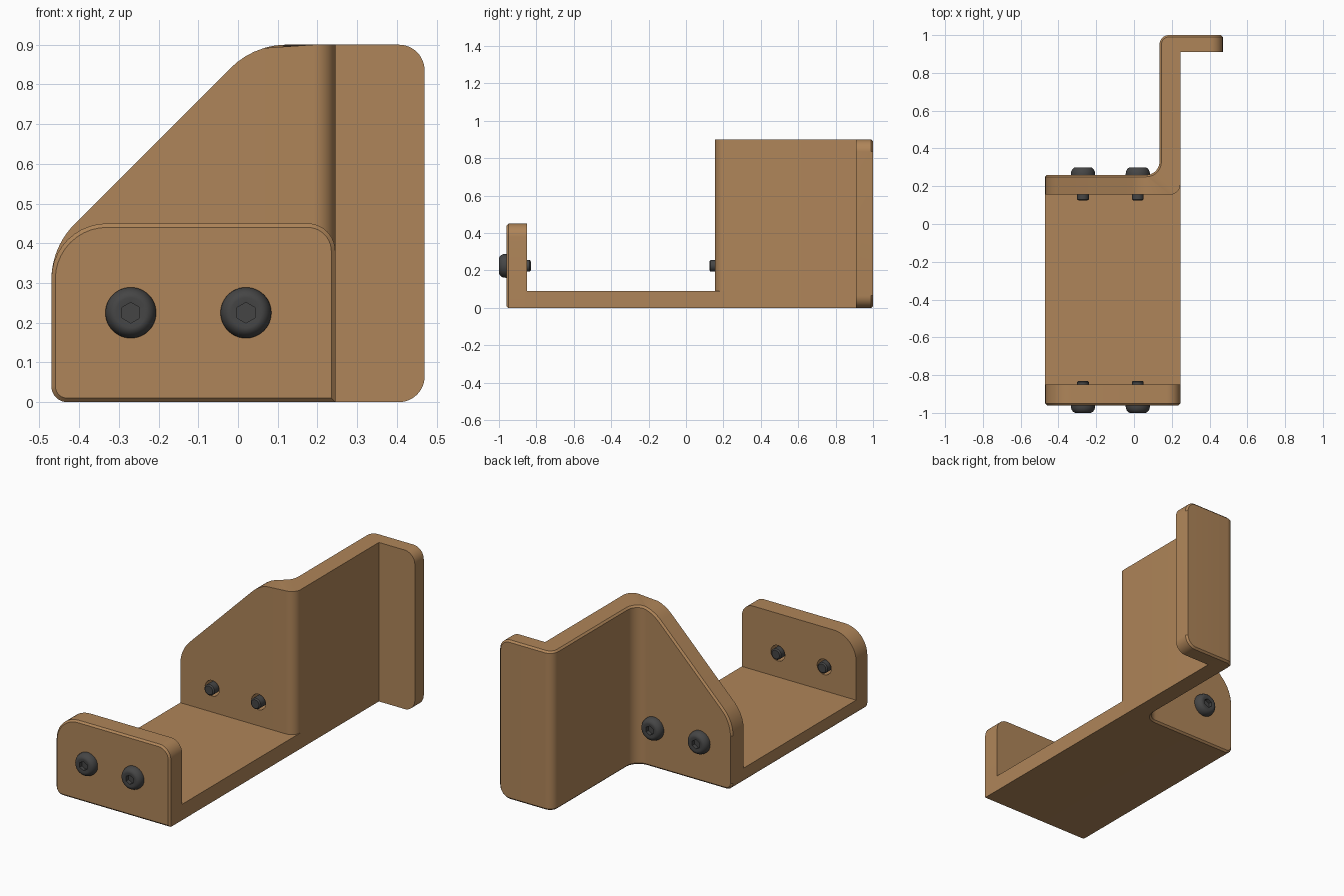
import bpy, bmesh
from math import sin, cos, pi, sqrt, radians

if "Cube" in bpy.data.objects:
    bpy.data.objects.remove(bpy.data.objects["Cube"])

def material(name, rgb):
    m = bpy.data.materials.new(name)
    m.diffuse_color = (*rgb, 1)
    m.use_nodes = True
    m.node_tree.nodes["Principled BSDF"].inputs["Base Color"].default_value = m.diffuse_color
    return m

TAN = material("tan_plastic", (0.43, 0.235, 0.10))
DARK = material("dark_steel", (0.06, 0.06, 0.06))
D = 0.01                      # chamfer on outer edges
BOLT_X, BOLT_Z = (-0.27, 0.02), 0.225

def loft(name, rings, mat):
    """Closed solid through a list of equal-length point rings."""
    bm = bmesh.new()
    vs = [[bm.verts.new(p) for p in r] for r in rings]
    n = len(rings[0])
    for a, b in zip(vs, vs[1:]):
        for i in range(n):
            j = (i + 1) % n
            bm.faces.new((a[i], a[j], b[j], b[i]))
    bm.faces.new(vs[0])
    bm.faces.new(vs[-1])
    bmesh.ops.remove_doubles(bm, verts=bm.verts, dist=1e-5)
    bmesh.ops.recalc_face_normals(bm, faces=bm.faces)
    me = bpy.data.meshes.new(name)
    bm.to_mesh(me)
    bm.free()
    me.materials.append(mat)
    ob = bpy.data.objects.new(name, me)
    bpy.context.collection.objects.link(ob)
    return ob

def select(ob):
    bpy.ops.object.select_all(action='DESELECT')
    ob.select_set(True)
    bpy.context.view_layer.objects.active = ob

def smooth(ob):
    select(ob)
    bpy.ops.object.shade_smooth_by_angle(angle=radians(30))

def disc(x, y, r, n=48):
    return [(x + r * cos(2 * pi * i / n), y, BOLT_Z + r * sin(2 * pi * i / n)) for i in range(n)]

def drill(ob, y0, y1):
    """Cut the two clearance holes through a wall."""
    for x in BOLT_X:
        cutter = loft("hole_cutter", [disc(x, y0, 0.044), disc(x, y1, 0.044)], TAN)
        cutter.hide_render = True
        mod = ob.modifiers.new("hole", 'BOOLEAN')
        mod.operation, mod.solver, mod.object = 'DIFFERENCE', 'EXACT', cutter
        select(ob)
        bpy.ops.object.modifier_apply(modifier=mod.name)
        bpy.data.objects.remove(cutter)

def rounded(y, x0, x1, z0, z1, radii, n=10):
    """Rectangle in xz with radii for bottom-left, bottom-right, top-right, top-left."""
    pts = []
    for k, r in enumerate(radii):
        cx = x0 + r if k in (0, 3) else x1 - r
        cz = z0 + r if k < 2 else z1 - r
        for i in range(n + 1):
            a = pi + k * pi / 2 + i / n * pi / 2
            pts.append((cx + r * cos(a), y, cz + r * sin(a)))
    return pts

# Base plate with one rounded lower edge
base = loft("base_plate", [rounded(y, -0.47, 0.245, 0, 0.09, (0.04, 0, 0, 0))
                           for y in (-0.86, 0.21)], TAN)
smooth(base)

# Front wall, chamfered on its outer face
full, inset = (0.04, 0, 0.07, 0.14), (0.03, 0, 0.06, 0.13)
front = loft("front_wall", [
    rounded(-0.85, -0.47, 0.245, 0, 0.45, full),
    rounded(-0.96 + D, -0.47, 0.245, 0, 0.45, full),
    rounded(-0.96, -0.47 + D, 0.245 - D, D, 0.45 - D, inset)], TAN)
drill(front, -1.1, -0.7)
smooth(front)

# Rear bracket outline: upper and lower edge height at x, inset by d
def rise(r, dx):
    return sqrt(max(0, r * r - dx * dx))

def top(x, d):
    r, c = 0.2 - d, 0.065
    if x < -0.27 - r * 0.7071:
        return 0.307 + rise(r, x + 0.27)
    if x < 0.123 - r * 0.7071:
        return x + 0.86 - d * 1.414
    if x < 0.123:
        return 0.7 + rise(r, x - 0.123)
    if x < 0.47 - c:
        return 0.9 - d
    return 0.9 - c + rise(c - d, x - 0.47 + c)

def low(x, d):
    c = 0.065
    if x < -0.43:
        return 0.04 - rise(0.04 - d, x + 0.43)
    if x > 0.47 - c:
        return c - rise(c - d, x - 0.47 + c)
    return d

# Stations along the bent plate: front point, back point, back point under the chamfer
stations = []
xs = [-0.47 + 0.04 * (1 - cos(i * pi / 24)) for i in range(13)]
xs += [-0.42, -0.411, -0.018, 0.0, 0.02, 0.04, 0.065]
for x in xs:                                        # middle wall
    xb = 0.065 - (0.065 - x) * (0.525 / 0.535)
    stations.append(((x, 0.155), (xb, 0.26), (x, 0.26 - D)))
for i in range(13):                                 # inner bend
    s, c = sin(i * pi / 24), cos(i * pi / 24)
    stations.append(((0.19 + 0.055 * s, 0.21 - 0.055 * c),
                     (0.065 + 0.07 * s, 0.33 - 0.07 * c),
                     (0.065 + 0.08 * s, 0.33 - 0.08 * c)))
for i in range(11):                                 # outer bend
    s, c = sin(i * pi / 20), cos(i * pi / 20)
    stations.append(((0.245, 0.91), (0.185 - 0.05 * c, 0.95 + 0.05 * s),
                     (0.185 - 0.04 * c, 0.95 + 0.04 * s)))
for i in range(13):                                 # end flange
    s = sin(i * pi / 24)
    stations.append(((0.405 + 0.065 * s, 0.91), (0.405 + 0.055 * s, 1.0),
                     (0.405 + 0.065 * s, 1.0 - D)))

rings = []
for f, b, m in stations:
    rings.append([(*f, low(f[0], 0)), (*f, top(f[0], 0)), (*m, top(m[0], 0)),
                  (*b, top(b[0], D)), (*b, low(b[0], D)), (*m, low(m[0], 0))])
rear = loft("rear_bracket", rings, TAN)
drill(rear, 0.05, 0.4)
smooth(rear)

# Button-head bolts with hexagonal sockets
def bolt(name, x, y, side, length, n=48):
    prof = [(0.024, -length), (0.031, -length + 0.006), (0.031, 0), (0.064, 0)]
    prof += [(0.038 + 0.026 * cos(i * pi / 16), 0.004 + 0.036 * sin(i * pi / 16)) for i in range(9)]
    rings = [disc(x, y + side * t, r) for r, t in prof]
    for t in (0.038, 0.016):
        ring = []
        for i in range(n):
            a = 2 * pi * i / n
            r = 0.0225 / cos((a + pi / 6) % (pi / 3) - pi / 6)
            r = 0.0225 / cos((a + pi / 6) % (pi / 3) - pi / 6)
            ring.append((x + r * sin(a + pi / 6), y + side * t, BOLT_Z + r * cos(a + pi / 6)))
        # keep the same winding and start angle as the round rings
        rings.append([ring[(n // 6 - i) % n] for i in range(n)])
    smooth(loft(name, rings, DARK))

for k, x in enumerate(BOLT_X):
    bolt(f"front_bolt_{k + 1}", x, -0.96, -1, 0.13)
    bolt(f"rear_bolt_{k + 1}", x, 0.26, 1, 0.135)
